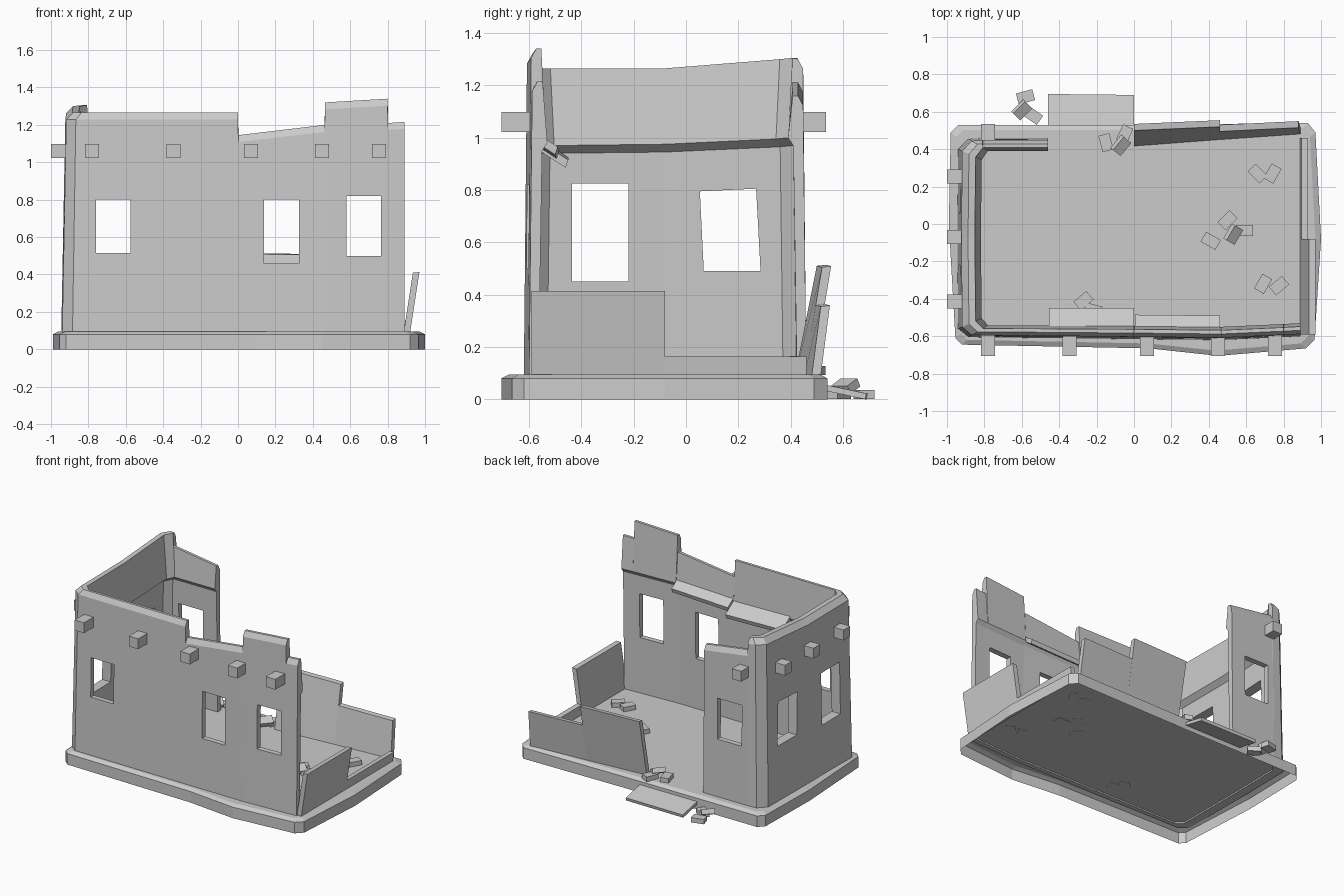
import bpy, bmesh, math
from mathutils import Vector, Matrix, Euler


def finish(name, bm):
    bmesh.ops.recalc_face_normals(bm, faces=bm.faces)
    me = bpy.data.meshes.new(name)
    bm.to_mesh(me)
    bm.free()
    ob = bpy.data.objects.new(name, me)
    bpy.context.collection.objects.link(ob)
    return ob


def panel(name, pts, thick):
    """Four-cornered slab: outline pushed along a thickness vector."""
    bm = bmesh.new()
    a = [bm.verts.new(p) for p in pts]
    b = [bm.verts.new(Vector(p) + Vector(thick)) for p in pts]
    bm.faces.new(a)
    bm.faces.new(b[::-1])
    for i in range(4):
        j = (i + 1) % 4
        bm.faces.new((a[i], b[i], b[j], a[j]))
    return finish(name, bm)


def box(name, loc, size, rot=(0, 0, 0)):
    bm = bmesh.new()
    m = Matrix.LocRotScale(Vector(loc), Euler(rot), Vector(size))
    bmesh.ops.create_cube(bm, size=1, matrix=m)
    return finish(name, bm)


# plinth shell with bevelled rim and floor
outline = [(-0.98, 0.49), (-0.94, 0.53), (0, 0.53), (0.93, 0.54), (0.97, 0.49),
           (1.0, -0.08), (0.965, -0.62), (0.92, -0.665), (0.45, -0.705),
           (0.08, -0.665), (-0.92, -0.645), (-0.955, -0.61), (-0.99, 0)]
bm = bmesh.new()
loops = []
for s, z in ((0, 0), (0, 0.08), (0.03, 0.095)):
    loops.append([bm.verts.new((x * (1 - s), -0.08 + (y + 0.08) * (1 - 1.5 * s), z))
                  for x, y in outline])
n = len(outline)
for l0, l1 in zip(loops, loops[1:]):
    for i in range(n):
        bm.faces.new((l0[i], l0[(i + 1) % n], l1[(i + 1) % n], l1[i]))
bm.faces.new(loops[-1])
finish("plinth_floor", bm)

# standing walls: one section swept along front, left and back
# station: outer x, outer y, inward x, inward y, top height, underside of parapet
e = 0.002
stations = [
    (0.89, -0.60, 0, 1, 1.215, 0.95), (0.80 + e, -0.605, 0, 1, 1.21, 0.95),
    (0.80, -0.605, 0, 1, 1.34, 0.95), (0.465, -0.62, 0, 1, 1.32, 0.95),
    (0.465 - e, -0.62, 0, 1, 1.20, 0.95), (e, -0.615, 0, 1, 1.145, 0.94),
    (0, -0.615, 0, 1, 1.265, 0.94), (-0.885, -0.605, 1.5, 0.9, 1.265, 0.94),
    (-0.94, -0.56, 1.8, 0.8, 1.265, 0.94), (-0.945, -0.08, 1.8, 0, 1.265, 0.945),
    (-0.94, 0.40, 1.8, -0.8, 1.30, 0.965), (-0.885, 0.455, 1.5, -0.9, 1.305, 0.97),
    (-0.81, 0.46, 0, -1, 1.30, 0.97), (-0.81 + e, 0.46, 0, -1, 1.21, 0.97),
    (-0.46, 0.46, 0, -1, 1.16, 0.97)]
bm = bmesh.new()
rings = []
for x, y, nx, ny, zt, zl in stations:
    sec = [(0, 0.085), (0.012, zt - 0.037), (0.032, zt), (0.052, zt),
           (0.07, zl + 0.03), (0.05, zl), (0.036, 0.085)]
    rings.append([bm.verts.new((x + nx * d, y + ny * d, z)) for d, z in sec])
for a, b in zip(rings, rings[1:]):
    for i in range(7):
        j = (i + 1) % 7
        bm.faces.new((a[i], a[j], b[j], b[i]))
bm.faces.new(rings[0])
bm.faces.new(rings[-1][::-1])
walls = finish("standing_walls", bm)

# window openings: u range bottom, u range top, z range
cutters = []
for u0, u1, z0, z1 in ((-0.76, -0.575, 0.515, 0.80), (0.14, 0.325, 0.46, 0.80),
                       (0.58, 0.765, 0.50, 0.82)):
    cutters.append(((u0, -0.75, z0), (u1, -0.75, z0), (u1, -0.75, z1), (u0, -0.75, z1), (0, 0.35, 0)))
cutters.append(((-0.765, 0.3, 0.51), (-0.57, 0.3, 0.51), (-0.57, 0.3, 0.805),
                (-0.765, 0.3, 0.805), (0, 0.3, 0)))
cutters.append(((-1.1, -0.435, 0.45), (-1.1, -0.22, 0.45), (-1.1, -0.22, 0.825),
                (-1.1, -0.435, 0.825), (0.4, 0, 0)))
cutters.append(((-1.1, 0.068, 0.49), (-1.1, 0.285, 0.49), (-1.1, 0.268, 0.805),
                (-1.1, 0.053, 0.795), (0.4, 0, 0)))
bpy.context.view_layer.objects.active = walls
for c in cutters:
    cut = panel("window_cutter", c[:4], c[4])
    cut.hide_render = True
    mod = walls.modifiers.new("window", 'BOOLEAN')
    mod.operation, mod.solver, mod.object = 'DIFFERENCE', 'EXACT', cut
    bpy.ops.object.modifier_apply(modifier=mod.name)
    bpy.data.objects.remove(cut)

# roof beam ends
for x in (-0.78, -0.345, 0.07, 0.45, 0.755):
    box("front_beam", (x, -0.642, 1.06), (0.075, 0.125, 0.075))
for y in (0.255, -0.07, -0.415):
    box("left_beam", (-0.94, y, 1.06), (0.12, 0.075, 0.075))
box("back_beam", (-0.78, 0.477, 1.06), (0.075, 0.115, 0.075))

# broken low walls, leaning outwards
panel("back_low_wall_tall", ((0, 0.415, 0.085), (0.46, 0.45, 0.085),
                             (0.46, 0.52, 0.505), (0, 0.50, 0.51)), (0, 0.035, 0.004))
panel("back_low_wall_short", ((0.46, 0.45, 0.085), (0.89, 0.48, 0.085),
                              (0.88, 0.515, 0.355), (0.46, 0.495, 0.36)), (0, 0.035, 0.004))
panel("right_low_wall_tall", ((0.885, -0.59, 0.085), (0.885, -0.08, 0.085),
                              (0.935, -0.08, 0.41), (0.935, -0.59, 0.41)), (0.035, 0, 0.003))
panel("right_low_wall_short", ((0.885, -0.08, 0.085), (0.885, 0.46, 0.085),
                               (0.895, 0.46, 0.16), (0.895, -0.08, 0.16)), (0.035, 0, 0.003))

# roof ledge fragments hanging on the front wall
panel("ledge_left", ((-0.455, -0.56, 0.96), (0, -0.56, 0.95),
                     (0, -0.46, 0.885), (-0.455, -0.46, 0.895)), (0, 0.01, 0.03))
panel("ledge_right", ((0.005, -0.57, 0.97), (0.46, -0.57, 0.98),
                      (0.46, -0.50, 0.935), (0.005, -0.495, 0.92)), (0, 0.01, 0.03))

# slab fallen against the back of the plinth
panel("fallen_slab", ((-0.46, 0.52, 0.035), (0, 0.52, 0.035),
                      (0, 0.685, 0.0), (-0.46, 0.69, 0.0)), (0, 0.005, 0.022))

# rubble bricks: x, y, z, turn, tilt
bricks = [(0.66, 0.27, 0.11, -45, 0), (0.74, 0.27, 0.11, 60, 0),
          (0.50, 0.02, 0.11, 45, 0), (0.53, -0.055, 0.13, 60, 35),
          (0.59, -0.035, 0.11, 0, 0), (0.41, -0.09, 0.11, -30, 0),
          (0.69, -0.32, 0.11, 60, 0), (0.775, -0.33, 0.11, 40, 0),
          (-0.27, -0.41, 0.11, 40, 0), (-0.22, -0.46, 0.11, -15, 0),
          (-0.58, 0.68, 0.018, 15, 0), (-0.60, 0.61, 0.05, 45, 28),
          (-0.54, 0.58, 0.018, -35, 0), (-0.15, 0.435, 0.11, 105, 0),
          (-0.05, 0.48, 0.11, 65, 0), (-0.07, 0.42, 0.135, 50, 30)]
for x, y, z, turn, tilt in bricks:
    box("rubble_brick", (x, y, z), (0.09, 0.06, 0.035),
        (math.radians(tilt), 0, math.radians(turn)))
